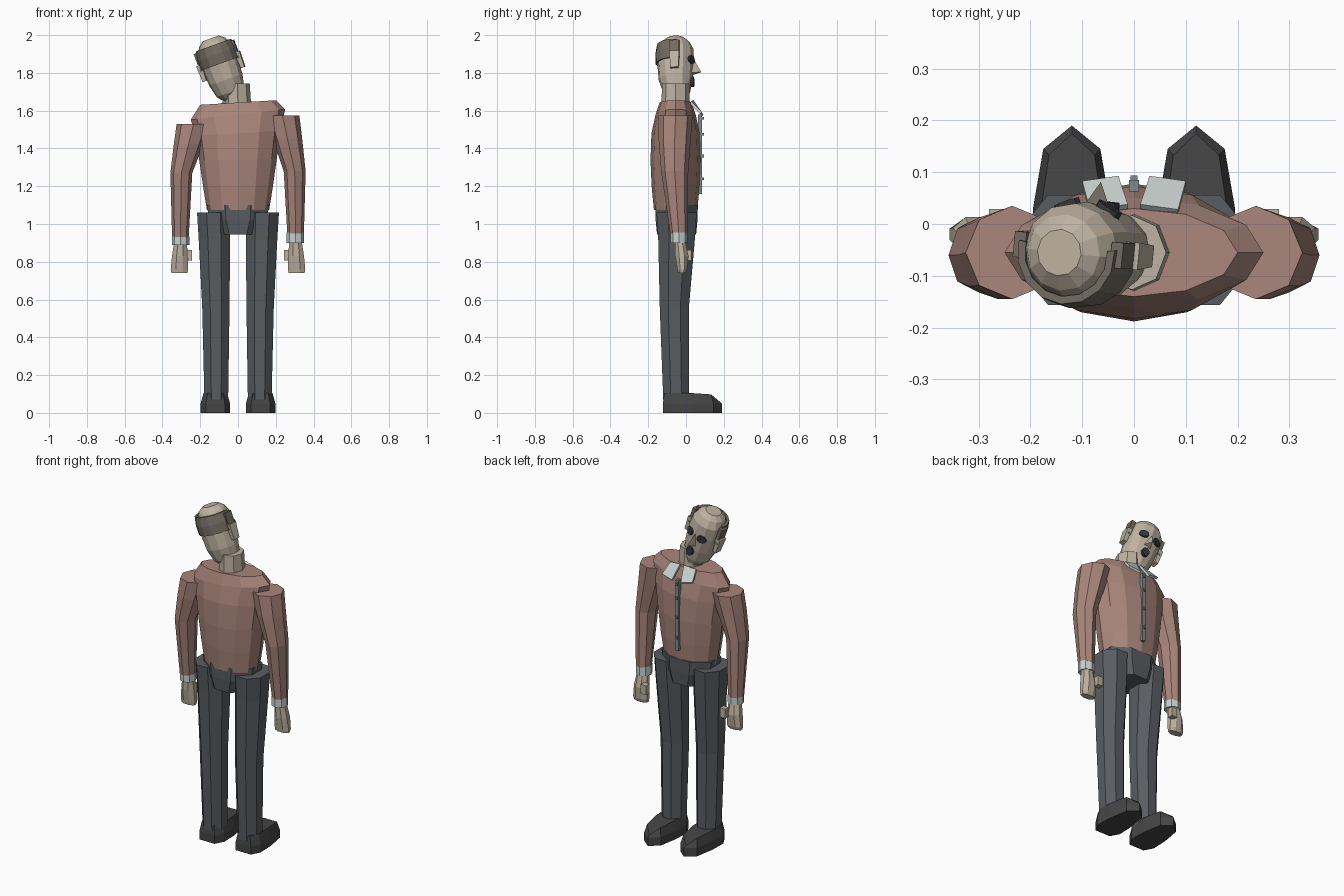
import bpy, bmesh
from math import sin, cos, pi, radians
from mathutils import Matrix, Vector

if "Cube" in bpy.data.objects:
    bpy.data.objects.remove(bpy.data.objects["Cube"])


def material(name, r, g, b):
    m = bpy.data.materials.new(name)
    m.diffuse_color = (r, g, b, 1)
    m.use_nodes = True
    m.node_tree.nodes["Principled BSDF"].inputs["Base Color"].default_value = m.diffuse_color
    return m


SHIRT = material("shirt_fabric", .40, .24, .20)
SKIN = material("skin", .52, .45, .36)
HAIR = material("hair", .17, .15, .12)
PANTS = material("trouser_fabric", .10, .11, .12)
SHOE = material("shoe_leather", .06, .06, .062)
WHITE = material("white_cloth", .58, .64, .62)
DARK = material("dark", .035, .04, .045)
TRIM = material("trim", .22, .26, .27)


def loft(name, rings, mat, mtx=Matrix()):
    """Skin equal-length rings of points and cap both ends."""
    bm = bmesh.new()
    vs = [[bm.verts.new(mtx @ Vector(p)) for p in r] for r in rings]
    n = len(vs[0])
    for a, b in zip(vs, vs[1:]):
        for i in range(n):
            j = (i + 1) % n
            bm.faces.new((a[i], a[j], b[j], b[i]))
    bm.faces.new(vs[0])
    bm.faces.new(vs[-1])
    bmesh.ops.recalc_face_normals(bm, faces=bm.faces)
    me = bpy.data.meshes.new(name)
    bm.to_mesh(me)
    bm.free()
    me.materials.append(mat)
    ob = bpy.data.objects.new(name, me)
    bpy.context.collection.objects.link(ob)
    return ob


def ring(x, y, z, rx, ry, n=8, phase=0.0, tilt=0.0):
    """Horizontal ellipse; tilt raises z along x."""
    pts = []
    for i in range(n):
        a = 2 * pi * i / n + phase
        dx = rx * cos(a)
        pts.append((x + dx, y + ry * sin(a), z + tilt * dx))
    return pts


def box(name, c, s, mat, mtx=Matrix(), taper=1.0):
    q = [(-1, -1), (1, -1), (1, 1), (-1, 1)]
    rings = [[(c[0] + u * s[0] / 2 * t, c[1] + v * s[1] / 2 * t, c[2] + k * s[2] / 2)
              for u, v in q] for k, t in ((-1, 1), (1, taper))]
    return loft(name, rings, mat, mtx)


# Torso, leaning slightly at the shoulders
torso = [(1.075, .165, .115, 0), (1.2, .185, .127, 0), (1.34, .205, .133, .02),
         (1.48, .225, .128, .06), (1.58, .25, .106, .11), (1.643, .20, .085, .06)]
loft("shirt_body", [ring(0, -.055, z, rx, ry, 12, 0, t) for z, rx, ry, t in torso], SHIRT)

# Pelvis
loft("trouser_seat", [ring(0, -.05, .945, .12, .112, 8, pi / 8),
                      ring(0, -.05, 1.02, .165, .12, 8, pi / 8),
                      ring(0, -.05, 1.10, .178, .122, 8, pi / 8)], PANTS)

# Button strip and buttons
box("button_strip", (0, .074, 1.37), (.02, .022, .42), TRIM)
for z in (1.24, 1.36, 1.475, 1.56):
    box("shirt_button", (0, .088, z), (.014, .012, .014), TRIM)

for s, side in ((-1, "left"), (1, "right")):
    low = 1 if s < 0 else 0
    # Sleeve, cuff and hand
    loft(side + "_sleeve", [
        ring(s * .235, -.055, 1.575 - .045 * low, .09, .09),
        ring(s * .262, -.06, 1.45 - .03 * low, .078, .085),
        ring(s * .30, -.06, 1.28 - .01 * low, .058, .072),
        ring(s * .305, -.038, .95 - .02 * low, .044, .046)], SHIRT)
    loft(side + "_cuff", [ring(s * .304, -.038, z, .046, .045)
                          for z in (.955 - .02 * low, .90 - .01 * low)], WHITE)
    loft(side + "_hand", [
        ring(s * .304, -.032, .91, .036, .03, 8, pi / 8),
        ring(s * .308, -.022, .83, .045, .038, 8, pi / 8),
        ring(s * .31, -.02, .76, .05, .028, 8, pi / 8),
        ring(s * .31, -.022, .74, .046, .022, 8, pi / 8)], SKIN)
    box(side + "_thumb", (s * .262, .012, .835), (.036, .034, .055), SKIN)

    # Trouser leg
    loft(side + "_trouser_leg", [
        ring(s * x, y, z, rx, ry, 8, pi / 8) for x, y, z, rx, ry in (
            (.115, -.052, .07, .068, .074), (.117, -.062, .55, .078, .083),
            (.125, -.05, .92, .09, .105), (.13, -.05, 1.06, .094, .115))], PANTS)

    # Shoe: toe-pointed outline with a sloping top
    half = [(0, .19), (.055, .145), (.075, .03), (.078, -.07), (.05, -.122)]
    outline = half + [(-x, y) for x, y in half[:0:-1]]
    upper = [(s * .12 + x * .8, y * .93 - .002, .105 if y < .1 else (.098 if y < .17 else .06))
             for x, y in outline]
    loft(side + "_shoe", [[(s * .12 + x, y, 0) for x, y in outline],
                          [(s * .12 + x, y, .05) for x, y in outline], upper], SHOE)

    # Folded collar point
    flap = [(.012, .035, 1.655), (.085, .025, 1.645), (.10, .08, 1.59), (.03, .09, 1.575)]
    loft(side + "_collar", [[(s * x, y + d, z + d) for x, y, z in flap]
                            for d in (-.006, .003)], WHITE)

# Neck
loft("neck", [ring(0, -.055, 1.62, .07, .075), ring(-.004, -.055, 1.745, .066, .072)], SKIN)

# Head, tilted sideways
H = (Matrix.Translation((-.085, -.055, 1.82)) @ Matrix.Rotation(radians(-20), 4, 'Y')
     @ Matrix.Rotation(radians(-6), 4, 'Z'))
skull = [(-.165, .05, .05, .015), (-.13, .078, .072, .006), (-.06, .094, .09, 0),
         (.04, .10, .098, 0), (.11, .096, .095, 0), (.15, .075, .074, 0), (.173, .045, .045, 0)]
loft("head", [ring(0, y, z, rx, ry, 12) for z, rx, ry, y in skull], SKIN, H)

# Hair band wrapping the back from ear to ear
band = []
for i in range(9):
    a = radians(172 + 196 * i / 8)
    band.append([(r * cos(a), r * sin(a), z) for r, z in
                 ((.088, .03), (.106, .03), (.108, .085), (.100, .135), (.085, .135))])
loft("hair_band", band, HAIR, H)

for s, side in ((-1, "left"), (1, "right")):
    box(side + "_hair_tuft", (s * .10, .005, .075), (.024, .05, .10), HAIR, H)
    box(side + "_ear", (s * .108, .005, .015), (.022, .042, .09), SKIN, H, 1.25)
    # Eyes as dark discs set around the face
    E = H @ Matrix.Rotation(radians(-26 * s), 4, 'Z')
    loft(side + "_eye", [[(x, y, z + .035) for x, z, _ in ring(0, 0, 0, .027, .022, 10)]
                         for y in (.075, .104)], DARK, E)

# Mouth and nose
loft("mouth", [[(x, y, z - .075) for x, z, _ in ring(0, 0, 0, .022, .028, 10)]
               for y in (.07, .098)], DARK, H)
loft("nose", [[(-.022, .085, -.03), (.022, .085, -.03), (0, .137, -.022)],
              [(-.008, .085, .045), (.008, .085, .045), (0, .1, .045)]], SKIN, H)
